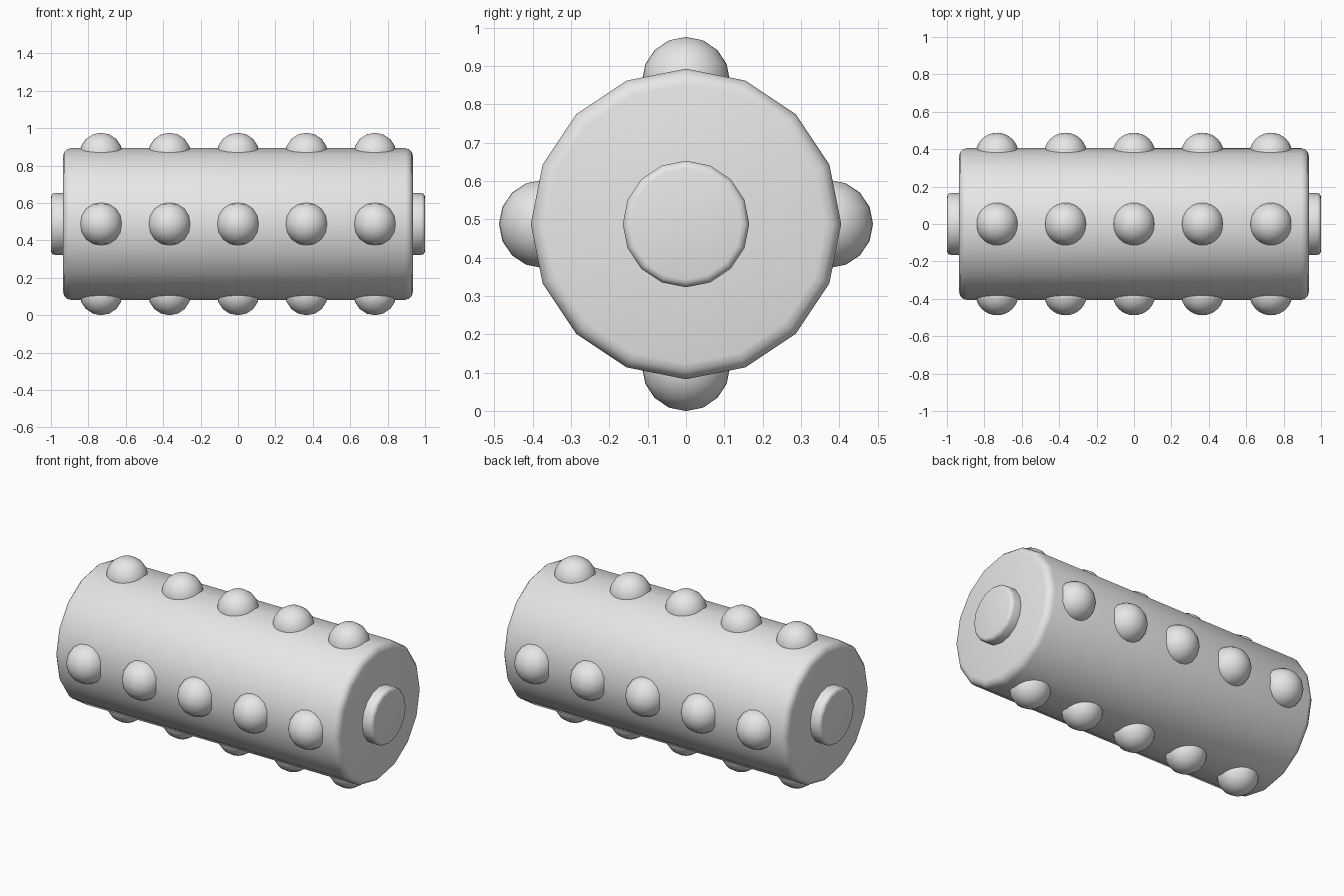
import bpy
import math

if "Cube" in bpy.data.objects:
    bpy.data.objects.remove(bpy.data.objects["Cube"])

AXIS_Z = 0.488
SIDES = 16

grey = bpy.data.materials.new("plain grey")
grey.use_nodes = True
colour = (0.8, 0.8, 0.8, 1)
grey.diffuse_color = colour
grey.node_tree.nodes["Principled BSDF"].inputs["Base Color"].default_value = colour


def finish(obj, name):
    obj.name = name
    obj.data.materials.append(grey)
    bpy.ops.object.shade_smooth_by_angle(angle=math.radians(40))


def rounded_cylinder(name, radius, start, end, bevel):
    """Cylinder lying along x with rounded rims."""
    bpy.ops.mesh.primitive_cylinder_add(
        vertices=SIDES, radius=radius, depth=end - start,
        location=((start + end) / 2, 0, AXIS_Z), rotation=(0, math.pi / 2, 0))
    obj = bpy.context.object
    bpy.ops.object.transform_apply(location=False, rotation=True, scale=True)
    mod = obj.modifiers.new("rounded rims", "BEVEL")
    mod.width = bevel
    mod.segments = 3
    mod.limit_method = "ANGLE"
    mod.angle_limit = math.radians(40)
    bpy.ops.object.modifier_apply(modifier=mod.name)
    finish(obj, name)


# Main drum and the end hubs
rounded_cylinder("drum", 0.405, -0.935, 0.935, 0.04)
for side, sign in (("left", 1), ("right", -1)):
    inner, outer = sorted((sign * 0.9, sign))
    rounded_cylinder(side + "_hub", 0.165, inner, outer, 0.02)

# Four rows of round knobs, half sunk into the drum
for row, name in enumerate(("back", "top", "front", "bottom")):
    angle = row * math.pi / 2
    for i in range(5):
        bpy.ops.mesh.primitive_uv_sphere_add(
            segments=SIDES * 2, ring_count=SIDES // 2, radius=0.115,
            location=((i - 2) * 0.366, 0.373 * math.cos(angle),
                      AXIS_Z + 0.373 * math.sin(angle)))
        finish(bpy.context.object, f"{name}_knob_{i + 1}")
